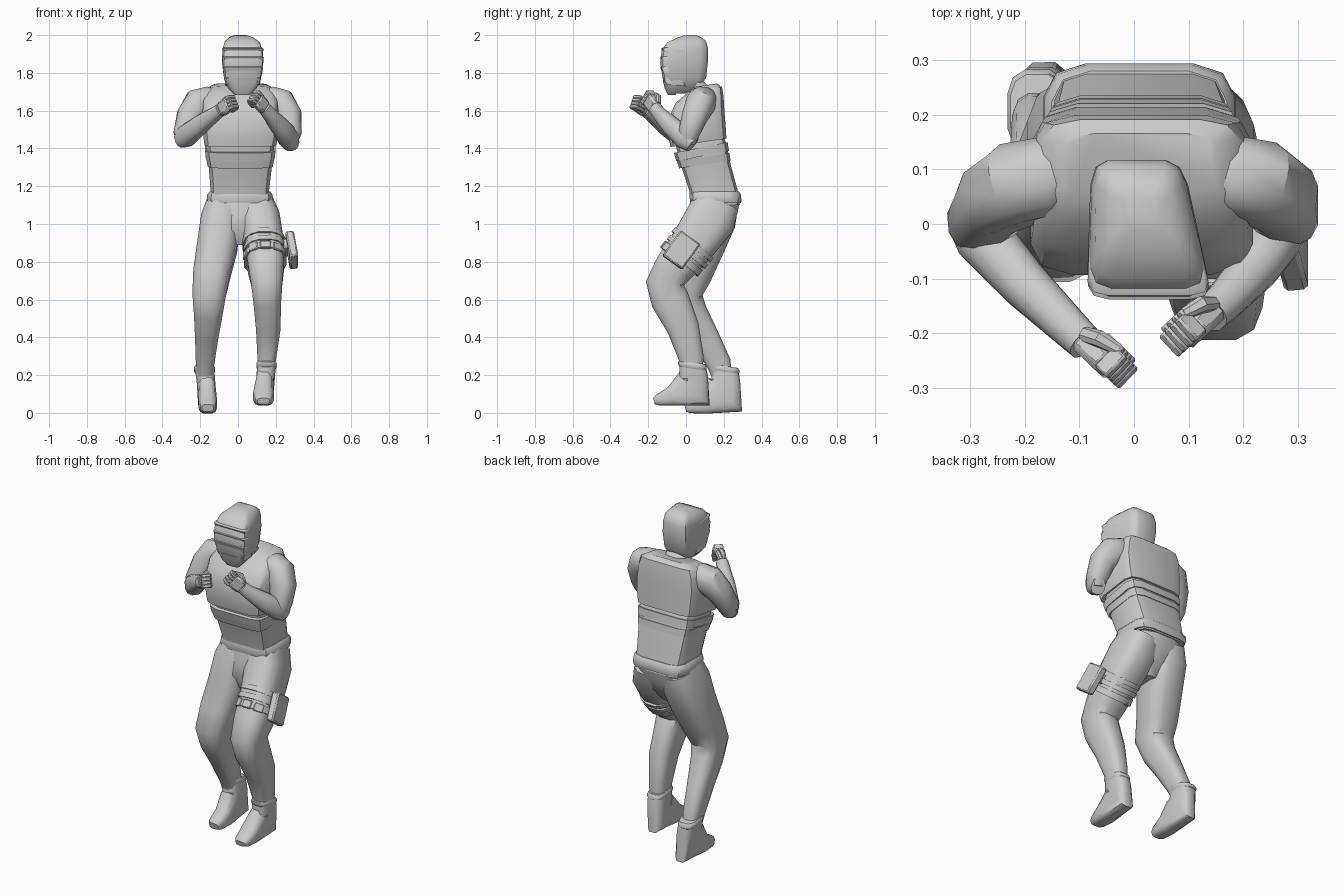
import bpy, bmesh, math
from mathutils import Vector, Matrix

X, Y, Z = Vector((1, 0, 0)), Vector((0, 1, 0)), Vector((0, 0, 1))


def finish(name, bm):
    bmesh.ops.recalc_face_normals(bm, faces=bm.faces)
    me = bpy.data.meshes.new(name)
    bm.to_mesh(me)
    bm.free()
    ob = bpy.data.objects.new(name, me)
    bpy.context.collection.objects.link(ob)
    return ob


def loft(name, rings, n=12, p=2.4, ref=X, flat=False, slope=0.0):
    """Skin squared-off ellipses (x, y, z, half width, half depth) along a path."""
    bm = bmesh.new()
    pts = [Vector(r[:3]) for r in rings]
    loops = []
    for i, r in enumerate(rings):
        t = Z if flat else (pts[min(i + 1, len(pts) - 1)] - pts[max(i - 1, 0)]).normalized()
        u = (ref - t * ref.dot(t)).normalized()
        v = t.cross(u)
        loop = []
        for k in range(n):
            ang = 2 * math.pi * (k + 0.5) / n
            c, s = math.cos(ang), math.sin(ang)
            a = math.copysign(abs(c) ** (2 / p), c) * r[3]
            b = math.copysign(abs(s) ** (2 / p), s) * r[4]
            co = pts[i] + u * a + v * b
            co.z += slope * (co.y - pts[i].y)
            loop.append(bm.verts.new(co))
        loops.append(loop)
    for l0, l1 in zip(loops, loops[1:]):
        for k in range(n):
            bm.faces.new((l0[k], l0[(k + 1) % n], l1[(k + 1) % n], l1[k]))
    bm.faces.new(loops[0])
    bm.faces.new(loops[-1])
    return finish(name, bm)


def box(name, center, size, axes, bevel=0.006):
    """Bevelled block whose local axes are the three given vectors."""
    bm = bmesh.new()
    bmesh.ops.create_cube(bm, size=1)
    bmesh.ops.scale(bm, vec=size, verts=bm.verts)
    bmesh.ops.bevel(bm, geom=bm.edges[:], offset=bevel, segments=1, affect='EDGES')
    m = Matrix(axes).transposed().to_4x4()
    m.translation = Vector(center)
    bm.transform(m)
    return finish(name, bm)


# Torso, chest jacket and stepped bands
loft("torso", [(.01, .157, 1.1, .16, .13), (.01, .145, 1.18, .157, .13),
               (.012, .105, 1.31, .17, .134), (.012, .08, 1.42, .183, .137),
               (.012, .075, 1.45, .18, .13)], p=5.5, flat=True)
loft("lower_band", [(.012, .1, 1.315, .174, .138), (.012, .09, 1.355, .182, .141)],
     p=5.5, flat=True, slope=.15)
loft("upper_band", [(.012, .088, 1.36, .184, .141), (.012, .078, 1.405, .189, .144)],
     p=5.5, flat=True, slope=.2)
loft("chest_jacket", [(.012, .066, 1.43, .192, .15), (.014, .06, 1.48, .2, .153),
                      (.014, .055, 1.58, .206, .15), (.012, .072, 1.66, .198, .128),
                      (.012, .1, 1.71, .18, .092), (.012, .106, 1.735, .14, .06)],
     p=5.5, flat=True, slope=.15)

# Belt and pelvis
loft("belt", [(.01, .157, 1.11, .172, .136), (.01, .157, 1.125, .178, .139),
              (.01, .155, 1.155, .176, .138), (.01, .152, 1.172, .163, .13)],
     p=4.5, flat=True)
loft("pelvis", [(.01, .157, 1.13, .17, .133), (.013, .14, 1.05, .172, .134),
                (.014, .116, .97, .125, .122), (.01, .1, .89, .045, .075)],
     p=2.8, flat=True)

# Legs: one staggered back, one bent forward
loft("rear_leg", [(-.075, .155, 1.11, .092, .125), (-.092, .13, 1.02, .107, .137),
                  (-.11, .085, .88, .109, .12), (-.14, .03, .73, .1, .107),
                  (-.153, -.01, .625, .091, .098), (-.158, .025, .53, .077, .09),
                  (-.166, .095, .41, .063, .078), (-.175, .175, .26, .049, .066),
                  (-.175, .19, .2, .045, .055)], p=3)
loft("front_leg", [(.095, .16, 1.11, .092, .125), (.115, .125, 1.02, .108, .137),
                   (.142, .02, .87, .105, .12), (.148, -.067, .765, .097, .106),
                   (.152, -.112, .685, .085, .103), (.155, -.085, .6, .075, .104),
                   (.16, -.015, .45, .066, .087), (.152, .028, .29, .05, .068),
                   (.15, .03, .22, .045, .06)], p=3)

# Boots with cuffs
boots = {
    "rear": [(-.177, .207, .23, .052, .07), (-.17, .21, .17, .05, .078),
             (-.165, .205, .097, .048, .13), (-.16, .09, .048, .05, .056),
             (-.16, .015, .031, .042, .034), (-.16, -.004, .026, .03, .02)],
    "front": [(.15, .034, .25, .05, .07), (.147, .04, .19, .05, .078),
              (.14, .046, .13, .048, .122), (.135, -.08, .087, .056, .052),
              (.135, -.15, .068, .046, .03), (.135, -.17, .062, .032, .017)]}
for side, rings in boots.items():
    loft(side + "_boot", rings, p=3.2)
    x, y, z, a, b = rings[0]
    loft(side + "_boot_cuff", [(x, y, z - .018, a - .002, b - .002), (x, y, z - .008, a + .004, b + .007),
                               (x, y, z + .008, a + .004, b + .007), (x, y, z + .018, a - .002, b - .002)],
         p=3, flat=True, slope=-.15)

# Arms raised in guard
upper = {
    "left": [(-.1, .1, 1.66, .05, .05), (-.155, .088, 1.655, .074, .075),
             (-.21, .074, 1.638, .078, .083), (-.256, .045, 1.575, .07, .07),
             (-.285, .002, 1.48, .058, .058), (-.285, -.015, 1.43, .045, .04)],
    "right": [(.12, .1, 1.66, .05, .05), (.175, .09, 1.655, .074, .075),
              (.225, .077, 1.638, .078, .083), (.268, .048, 1.575, .07, .072),
              (.28, .015, 1.48, .058, .058), (.275, .005, 1.43, .045, .04)]}
lower = {
    "left": [(-.305, .01, 1.445, .045, .04), (-.275, -.025, 1.465, .06, .054),
             (-.2, -.11, 1.525, .052, .046), (-.118, -.19, 1.585, .037, .037),
             (-.09, -.217, 1.605, .034, .034)],
    "right": [(.285, .035, 1.42, .045, .04), (.27, -.005, 1.455, .06, .054),
              (.225, -.075, 1.515, .052, .046), (.165, -.142, 1.585, .037, .037),
              (.14, -.165, 1.615, .034, .034)]}
for side in upper:
    loft(side + "_upper_arm", upper[side], ref=Y)
    arm = lower[side]
    loft(side + "_forearm", arm, ref=Z)
    w0, w1 = Vector(arm[-2][:3]), Vector(arm[-1][:3])
    d = (w1 - w0).normalized()
    # Fist: palm block, four curled fingers, thumb
    s = (Z - d * d.z).normalized()
    q = d.cross(s)
    if q.y < 0:
        q = -q
    box(side + "_palm", w1 + d * .035, (.08, .077, .046), (d, s, q), .012)
    for k in range(4):
        off = s * (.029 - .0195 * k)
        box(f"{side}_knuckle_{k}", w1 + d * .082 + off + q * .008, (.034, .0195, .052), (d, s, q), .004)
        box(f"{side}_fingertip_{k}", w1 + d * .06 + off + q * .033, (.046, .019, .02), (d, s, q), .004)
    loft(side + "_thumb", [(*(w1 + d * .005 + s * .026 + q * .01), .016, .016),
                           (*(w1 + d * .04 + s * .044 + q * .024), .016, .015),
                           (*(w1 + d * .075 + s * .03 + q * .034), .011, .011)], n=8, ref=q)

# Neck and hooded head
loft("neck", [(.012, .095, 1.7, .08, .066), (.015, .06, 1.73, .066, .062),
              (.02, .03, 1.76, .066, .06)], flat=True)
head = [loft("head", [(.0, -.045, 1.69, .05, .045), (.0, -.015, 1.72, .082, .088),
                      (.0, -.008, 1.77, .105, .116), (.0, -.01, 1.86, .117, .128),
                      (.0, -.006, 1.925, .114, .124), (.0, .003, 1.965, .103, .104),
                      (.0, .014, 1.988, .075, .064), (.0, .02, 2.0, .04, .03)],
             p=6, flat=True, slope=.04)]
# Layered face wraps
for k, (z, h, y, b) in enumerate([(1.755, .02, -.062, .062), (1.81, .022, -.068, .07),
                                  (1.865, .018, -.068, .071), (1.912, .016, -.062, .07)]):
    a = (.102, .111, .115, .116)[k]
    head.append(loft(f"face_wrap_{k}", [(0, y + .008, z - h, a - .004, b - .006), (0, y, z + h * .6, a, b),
                                        (0, y + .008, z + h, a - .005, b - .006)],
                     p=6, flat=True, slope=-.12))
head.append(loft("chin_guard", [(0, -.075, 1.682, .042, .02), (0, -.08, 1.72, .075, .034),
                                (0, -.08, 1.76, .092, .044)], p=4, flat=True))
# The head is narrower at the back and turned slightly
for ob in head:
    for v in ob.data.vertices:
        f = (0.12 - v.co.y) / 0.25
        v.co.x = v.co.x * (0.72 + 0.27 * f) + 0.005 + 0.023 * f

# Thigh rig: straps, pouches and holster
d = Vector((.03, -.62, -.78)).normalized()
v = d.cross(X).normalized()
for k, (c, a, b, h) in enumerate([((.138, .035, .89), .115, .133, .014),
                                  ((.142, .008, .852), .114, .13, .014),
                                  ((.145, -.022, .815), .112, .126, .018)]):
    c = Vector(c)
    loft(f"thigh_strap_{k}", [(*(c - d * h), a, b), (*(c + d * h), a, b)], n=16)
for k, ang in enumerate((200, 235, 270, 305, 120, 150)):
    r = math.radians(ang)
    out = X * math.cos(r) + v * math.sin(r) * (1 if v.y > 0 else -1)
    side = d.cross(out).normalized()
    c = Vector((.145, -.022, .815)) + X * (.108 * math.cos(r)) + (out - X * math.cos(r)) * .12
    box(f"strap_pouch_{k}", c, (.02, .055, .045), (out, side, out.cross(side)), .004)
h = Vector((-.15, .58, .8)).normalized()
sx = (X - h * X.dot(h)).normalized()
box("holster", (.285, -.025, .862), (.045, .13, .165), (sx, h.cross(sx), h), .008)
box("holster_mount", (.255, .0, .875), (.05, .09, .06), (sx, h.cross(sx), h), .008)

# Shading
for ob in bpy.context.collection.objects:
    ob.select_set(True)
    bpy.context.view_layer.objects.active = ob
bpy.ops.object.shade_smooth_by_angle(angle=math.radians(40))
